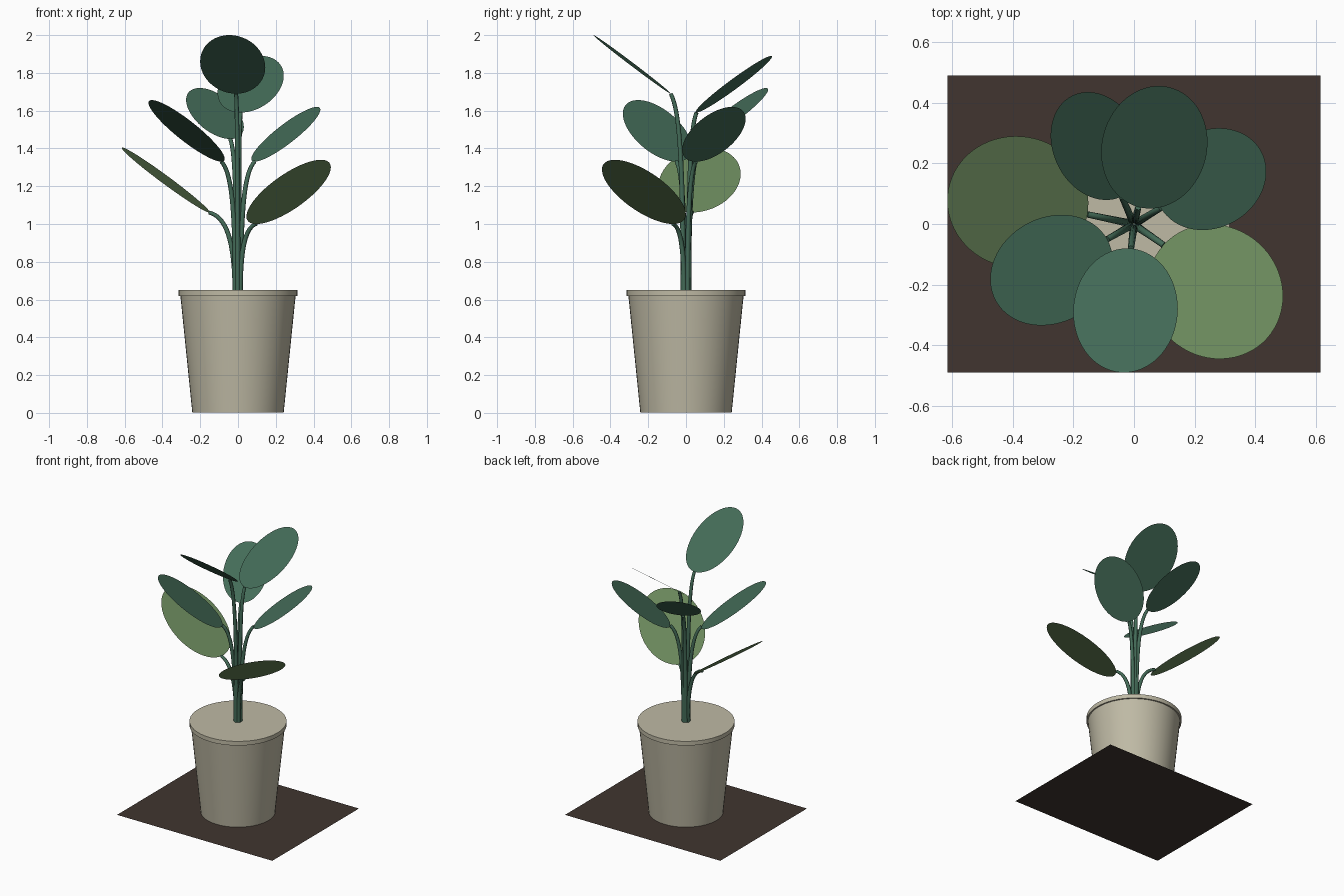
import bpy, bmesh, math
from mathutils import Vector, Matrix

cube = bpy.data.objects.get("Cube")
if cube:
    bpy.data.objects.remove(cube, do_unlink=True)


def material(name, rgb):
    m = bpy.data.materials.new(name)
    m.use_nodes = True
    m.diffuse_color = (*rgb, 1)
    bsdf = next(n for n in m.node_tree.nodes if n.type == 'BSDF_PRINCIPLED')
    bsdf.inputs["Base Color"].default_value = (*rgb, 1)
    return m


clay = material("pale_clay", (0.52, 0.49, 0.375))
teal = material("teal_green", (0.057, 0.148, 0.097))
green = material("light_green", (0.15, 0.255, 0.11))
brown = material("dark_brown", (0.052, 0.036, 0.029))


def add_mesh(name, bm, mat):
    me = bpy.data.meshes.new(name)
    bm.to_mesh(me)
    bm.free()
    me.materials.append(mat)
    ob = bpy.data.objects.new(name, me)
    bpy.context.collection.objects.link(ob)
    return ob


def select_only(ob):
    bpy.ops.object.select_all(action='DESELECT')
    ob.select_set(True)
    bpy.context.view_layer.objects.active = ob


def lathe(name, profile, mat, sides=48):
    """Spin a radius/height profile around z, closing both ends."""
    bm = bmesh.new()
    rings = []
    for r, z in profile:
        ring = bmesh.ops.create_circle(bm, segments=sides, radius=r,
                                       matrix=Matrix.Translation((0, 0, z)))
        rings.append(ring["verts"])
    for low, high in zip(rings, rings[1:]):
        for i in range(sides):
            j = (i + 1) % sides
            bm.faces.new((low[i], low[j], high[j], high[i]))
    bm.faces.new(rings[0][::-1])
    bm.faces.new(rings[-1])
    bmesh.ops.recalc_face_normals(bm, faces=bm.faces)
    ob = add_mesh(name, bm, mat)
    select_only(ob)
    bpy.ops.object.shade_smooth_by_angle(angle=math.radians(30))
    return ob


def add_leaf(name, center, out, run, rise, half_width, mat):
    """Flat oval that climbs outwards along the heading."""
    side = Vector((-out.y, out.x, 0)) * half_width
    along = out * run + Vector((0, 0, rise))
    normal = along.cross(side).normalized()
    frame = Matrix((along, side, normal)).transposed().to_4x4()
    bm = bmesh.new()
    bmesh.ops.create_circle(bm, cap_ends=True, segments=64, radius=1,
                            matrix=Matrix.Translation(center) @ frame)
    bm.normal_update()
    for f in bm.faces:
        if f.normal.z < 0:
            f.normal_flip()
    add_mesh(name, bm, mat)
    return center - along


def add_stem(name, tip, out):
    """Tapered tube that rises straight, then bends out to the leaf base."""
    reach = Vector((tip.x, tip.y, 0))
    root = out * 0.015 + Vector((0, 0, 0.62))
    rise = tip.z - root.z
    bend = reach * 0.45 + Vector((0, 0, tip.z - 0.1 * (tip.z - 0.85)))
    cu = bpy.data.curves.new(name, 'CURVE')
    cu.dimensions = '3D'
    cu.bevel_depth = 0.014
    cu.bevel_resolution = 2
    cu.use_fill_caps = True
    sp = cu.splines.new('BEZIER')
    sp.resolution_u = 16
    sp.bezier_points.add(1)
    a, b = sp.bezier_points
    for p in (a, b):
        p.handle_left_type = p.handle_right_type = 'FREE'
    up = Vector((0, 0, rise * 0.7))
    a.co, a.handle_left, a.handle_right = root, root - up * 0.1, root + up
    b.co, b.handle_left, b.handle_right = tip, bend, tip + (tip - bend) * 0.3
    b.radius = 0.75
    cu.materials.append(teal)
    ob = bpy.data.objects.new(name, cu)
    bpy.context.collection.objects.link(ob)
    select_only(ob)
    bpy.ops.object.convert(target='MESH')
    bpy.ops.object.shade_smooth_by_angle(angle=math.radians(50))


# Ground mat
bm = bmesh.new()
bmesh.ops.create_grid(bm, x_segments=1, y_segments=1, size=1,
                      matrix=Matrix.Diagonal((0.615, 0.49, 1, 1)))
add_mesh("floor_mat", bm, brown)

# Pot with a projecting rim and flat top
lathe("pot", [(0.242, 0.002), (0.305, 0.62), (0.315, 0.62), (0.315, 0.65)], clay)

# Leaves: centre, heading in degrees, run, rise, half width, colour
leaves = {
    "front": ((-0.028, -0.285, 1.845), -95, 0.205, 0.155, 0.172, teal),
    "back": ((0.067, 0.253, 1.74), 75, 0.204, 0.15, 0.173, teal),
    "back_right": ((-0.122, 0.257, 1.585), 116, 0.185, 0.135, 0.144, teal),
    "front_right": ((-0.272, -0.152, 1.493), 209, 0.21, 0.163, 0.173, teal),
    "back_left": ((0.253, 0.148, 1.475), 30, 0.19, 0.145, 0.16, teal),
    "right": ((-0.383, 0.072, 1.233), 170, 0.233, 0.172, 0.217, green),
    "front_left": ((0.268, -0.223, 1.17), -42, 0.23, 0.17, 0.215, green),
}
for place, (center, heading, run, rise, width, mat) in leaves.items():
    angle = math.radians(heading)
    out = Vector((math.cos(angle), math.sin(angle), 0))
    tip = add_leaf(place + "_leaf", Vector(center), out, run, rise, width, mat)
    add_stem(place + "_stem", tip, out)
